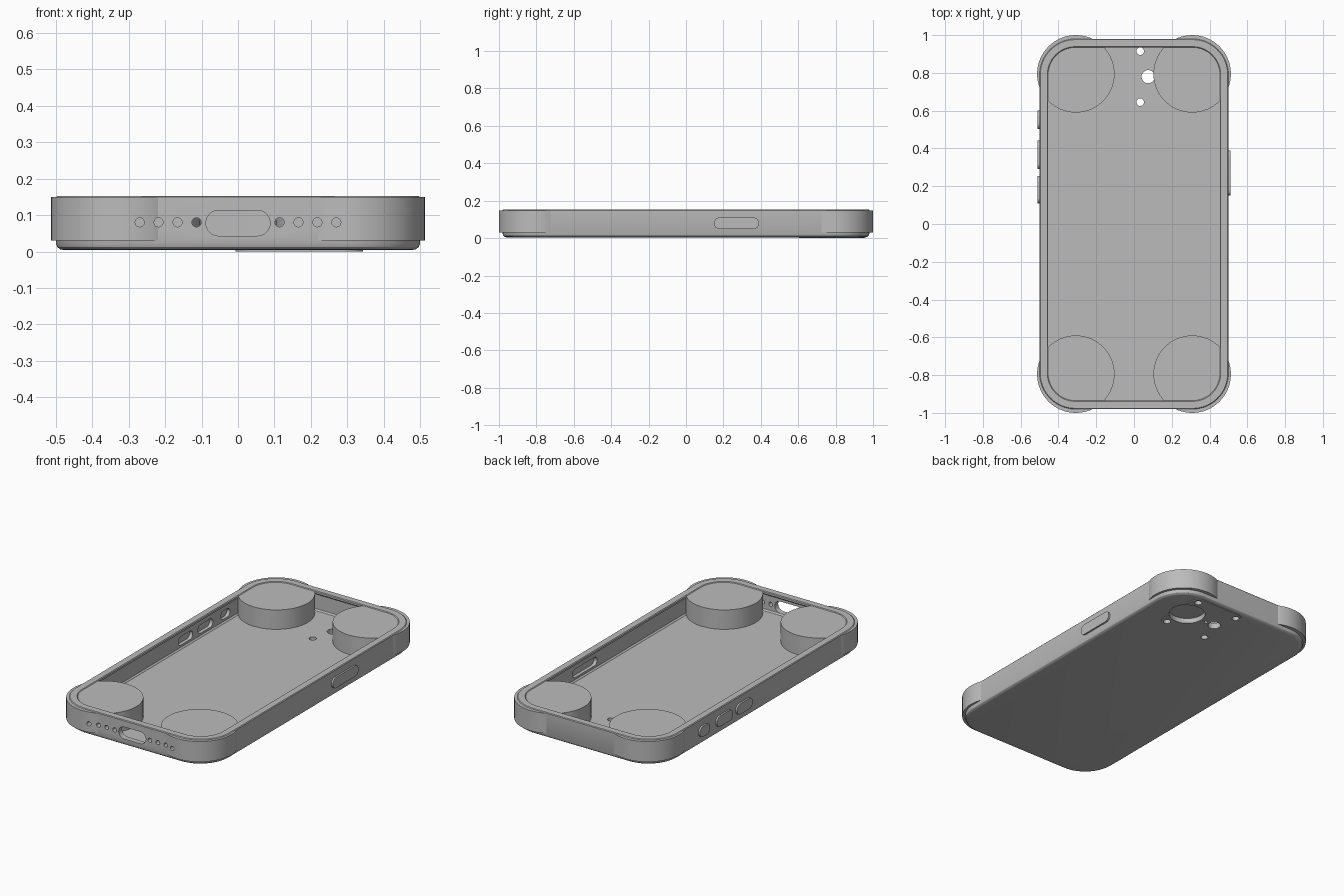
import bpy, bmesh, math

old = bpy.data.objects.get("Cube")
if old:
    bpy.data.objects.remove(old)

grey = bpy.data.materials.new("plain_grey")
grey.use_nodes = True
grey.diffuse_color = (0.5, 0.5, 0.5, 1)
grey.node_tree.nodes["Principled BSDF"].inputs["Base Color"].default_value = (0.5, 0.5, 0.5, 1)


def outline(hx, hy, r, n=16, cx=0, cy=0):
    """Rounded rectangle; a circle or a pill when the radius fills it."""
    pts = []
    for k, (sx, sy) in enumerate([(1, 1), (-1, 1), (-1, -1), (1, -1)]):
        for i in range(n + 1):
            a = math.pi / 2 * (k + i / n)
            pts.append((cx + sx * (hx - r) + r * math.cos(a),
                        cy + sy * (hy - r) + r * math.sin(a)))
    return pts


def place(axis, u, v, w):
    return {"x": (w, u, v), "y": (u, w, v), "z": (u, v, w)}[axis]


def loft(bm, loops):
    """Skin matching loops and cap both ends."""
    rings = [[bm.verts.new(p) for p in loop] for loop in loops]
    n = len(rings[0])
    for a, b in zip(rings, rings[1:]):
        for i in range(n):
            bm.faces.new((a[i], a[(i + 1) % n], b[(i + 1) % n], b[i]))
    bm.faces.new(rings[0][::-1])
    bm.faces.new(rings[-1])


def prism(bm, axis, pts, w0, w1):
    loft(bm, [[place(axis, u, v, w) for u, v in pts] for w in (w0, w1)])


def finish(bm, name):
    bmesh.ops.remove_doubles(bm, verts=bm.verts, dist=1e-5)
    bmesh.ops.recalc_face_normals(bm, faces=bm.faces)
    mesh = bpy.data.meshes.new(name)
    bm.to_mesh(mesh)
    bm.free()
    ob = bpy.data.objects.new(name, mesh)
    bpy.context.collection.objects.link(ob)
    mesh.materials.append(grey)
    return ob


def activate(ob):
    bpy.ops.object.select_all(action="DESELECT")
    ob.select_set(True)
    bpy.context.view_layer.objects.active = ob


def cut(ob, cutter):
    mod = ob.modifiers.new("cut", "BOOLEAN")
    mod.operation, mod.solver, mod.object = "DIFFERENCE", "EXACT", cutter
    activate(ob)
    bpy.ops.object.modifier_apply(modifier=mod.name)


# Tray with a rounded base, an overhanging lip and a sunken floor
bm = bmesh.new()
profile = [(0.022, 0.004), (0.012, 0.006), (0.004, 0.012), (0, 0.022),
           (0, 0.149), (0.004, 0.153), (0.041, 0.153), (0.045, 0.149),
           (0.045, 0.138), (0.032, 0.128), (0.032, 0.043), (0.04, 0.035)]
loft(bm, [[(x, y, z) for x, y in outline(0.5 - d, 0.98 - d, 0.19 - d)]
          for d, z in profile])
case = finish(bm, "case_shell")

# Round corner bumpers
bumpers = []
for side, sx in (("left", 1), ("right", -1)):
    for end, sy in (("front", -1), ("back", 1)):
        bm = bmesh.new()
        prism(bm, "z", outline(0.205, 0.205, 0.205, cx=0.308 * sx, cy=0.795 * sy), 0.03, 0.149)
        bumpers.append(finish(bm, f"{end}_{side}_bumper"))

# Camera plate under the base
CAM_X, CAM_Y, SCREW = 0.168, 0.78, 0.135
bm = bmesh.new()
prism(bm, "z", outline(0.175, 0.175, 0.06, cx=CAM_X, cy=CAM_Y), 0, 0.012)
plate = finish(bm, "camera_plate")

# Camera, flash and screw openings
bm = bmesh.new()
holes = [(0.27, CAM_Y, 0.1), (0.075, CAM_Y, 0.035), (0.135, CAM_Y, 0.01)]
holes += [(CAM_X + SCREW * i, CAM_Y + SCREW * j, 0.02) for i in (-1, 1) for j in (-1, 1)]
for x, y, r in holes:
    prism(bm, "z", outline(r, r, r, 8, x, y), -0.02, 0.06)
camera_cutter = finish(bm, "camera_cutter")

# Charging port, speaker holes and button pockets
buttons = [(-1, 0.552, 0.048), (-1, 0.366, 0.075), (-1, 0.182, 0.073), (1, 0.27, 0.12)]
bm = bmesh.new()
prism(bm, "y", outline(0.088, 0.035, 0.035, 8, 0, 0.078), -1.05, -0.93)
for sx in (-1, 1):
    for i in range(4):
        prism(bm, "y", outline(0.0125, 0.0125, 0.0125, 4, sx * (0.114 + 0.052 * i), 0.08), -1.05, -0.93)
for sx, y, half in buttons:
    prism(bm, "x", outline(half - 0.006, 0.025, 0.025, 8, y, 0.08), sx * 0.44, sx * 0.495)
side_cutter = finish(bm, "side_cutter")

for ob in (case, plate):
    cut(ob, camera_cutter)
for ob in [case] + bumpers:
    cut(ob, side_cutter)
for cutter in (camera_cutter, side_cutter):
    bpy.data.objects.remove(cutter)

# Raised side buttons
parts = [case, plate] + bumpers
for i, (sx, y, half) in enumerate(buttons):
    bm = bmesh.new()
    prism(bm, "x", outline(half, 0.031, 0.031, 8, y, 0.08), sx * 0.488, sx * 0.51)
    parts.append(finish(bm, f"side_button_{i + 1}"))

for ob in parts:
    activate(ob)
    bpy.ops.object.shade_smooth_by_angle(angle=math.radians(30))
